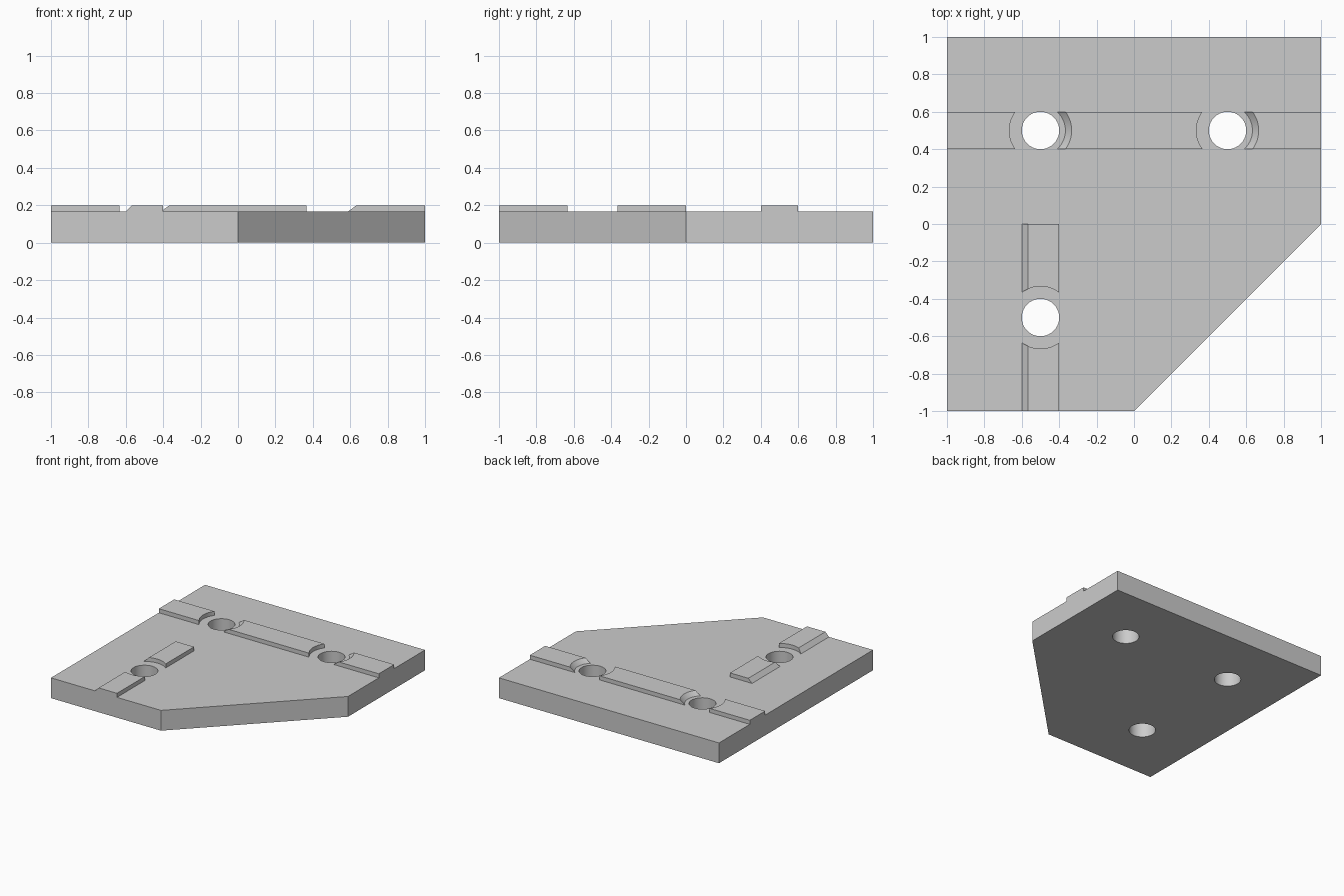
import bpy, bmesh, math

if "Cube" in bpy.data.objects:
    bpy.data.objects.remove(bpy.data.objects["Cube"])

BASE = 1 / 6        # plate thickness
RISE = 1 / 30       # rib height
HALF = 0.1          # half rib width
HOLE = 0.1
CLEAR = 1 / 6       # clearance radius around each hole
SMALL = CLEAR - RISE

grey = bpy.data.materials.new("light grey")
grey.diffuse_color = (0.6, 0.6, 0.6, 1)
grey.use_nodes = True
grey.node_tree.nodes["Principled BSDF"].inputs["Base Color"].default_value = grey.diffuse_color


def make_object(name, bm):
    bmesh.ops.recalc_face_normals(bm, faces=bm.faces)
    mesh = bpy.data.meshes.new(name)
    bm.to_mesh(mesh)
    bm.free()
    mesh.materials.append(grey)
    obj = bpy.data.objects.new(name, mesh)
    bpy.context.collection.objects.link(obj)
    return obj


def smooth(obj):
    bpy.ops.object.select_all(action='DESELECT')
    obj.select_set(True)
    bpy.context.view_layer.objects.active = obj
    bpy.ops.object.shade_smooth_by_angle(angle=math.radians(30))


# Five-sided base plate
bm = bmesh.new()
outline = [(-1, -1), (0, -1), (1, 0), (1, 1), (-1, 1)]
face = bm.faces.new([bm.verts.new((x, y, 0)) for x, y in outline])
top = bmesh.ops.extrude_face_region(bm, geom=[face])["geom"]
bmesh.ops.translate(bm, vec=(0, 0, BASE),
                    verts=[v for v in top if isinstance(v, bmesh.types.BMVert)])
plate = make_object("base_plate", bm)

# Through holes
for i, (x, y) in enumerate([(-0.5, 0.5), (0.5, 0.5), (-0.5, -0.5)]):
    bpy.ops.mesh.primitive_cylinder_add(vertices=64, radius=HOLE, depth=1, location=(x, y, 0))
    cutter = bpy.context.object
    cutter.name = f"hole_cutter_{i + 1}"
    cutter.data.materials.append(grey)
    mod = plate.modifiers.new("hole", 'BOOLEAN')
    mod.operation = 'DIFFERENCE'
    mod.solver = 'EXACT'
    mod.object = cutter
    bpy.context.view_layer.objects.active = plate
    bpy.ops.object.modifier_apply(modifier=mod.name)
    bpy.data.objects.remove(cutter, do_unlink=True)
smooth(plate)


def flat(u):
    return lambda v, h: u


def arc(centre, side, low=CLEAR):
    """Rib end following a circle round a hole; it flares if low < CLEAR."""
    def end(v, h):
        r = low + (CLEAR - low) * h / RISE
        return centre + side * math.sqrt(r * r - v * v)
    return end


def rib(name, start, end, place, bevel=False):
    """Raised strip built from rows across its width."""
    rows = [-HALF + 2 * HALF * i / 24 for i in range(25)]
    if bevel:
        rows = sorted(rows + [RISE - HALF])
    bm = bmesh.new()
    loops = []
    for v in rows:
        h = min(RISE, v + HALF) if bevel else RISE
        pts = [(start(v, 0), 0), (start(v, h), h), (end(v, h), h), (end(v, 0), 0)]
        loops.append([bm.verts.new((*place(u, v), BASE + z)) for u, z in pts])
    for a, b in zip(loops, loops[1:]):
        for k in range(3):
            bm.faces.new((a[k], a[k + 1], b[k + 1], b[k]))
    for side in (loops[0], loops[-1]):
        bm.faces.new(side)
    bmesh.ops.remove_doubles(bm, verts=bm.verts, dist=1e-5)
    # Keep outward normals on the open-bottomed strip
    bmesh.ops.holes_fill(bm, edges=[e for e in bm.edges if e.is_boundary], sides=0)
    smooth(make_object(name, bm))


# Long rib across the plate, flared on the right of each hole
def across(u, v):
    return (u, 0.5 + v)


rib("cross_rib_left", flat(-1), arc(-0.5, -1), across)
rib("cross_rib_middle", arc(-0.5, 1, SMALL), arc(0.5, -1), across)
rib("cross_rib_right", arc(0.5, 1, SMALL), flat(1), across)


# Short rib towards the front, bevelled along its left edge
def lengthwise(u, v):
    return (-0.5 + v, u)


rib("front_rib_outer", flat(-1), arc(-0.5, -1), lengthwise, bevel=True)
rib("front_rib_inner", arc(-0.5, 1), flat(0), lengthwise, bevel=True)
